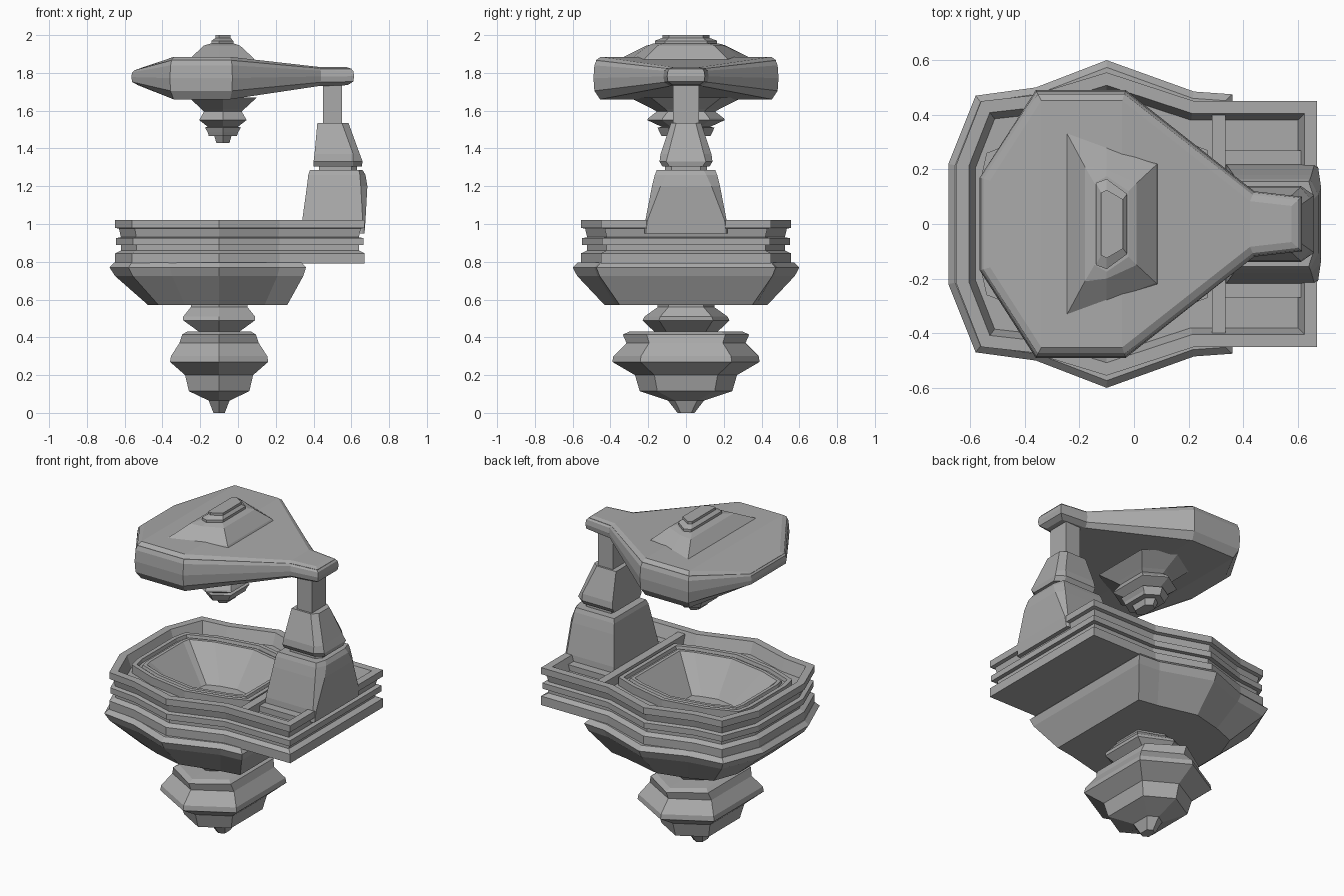
import bpy, bmesh
from mathutils import Vector

if "Cube" in bpy.data.objects:
    bpy.data.objects.remove(bpy.data.objects["Cube"])

grey = bpy.data.materials.new("stone grey")
grey.diffuse_color = (0.4, 0.4, 0.4, 1)
grey.use_nodes = True
grey.node_tree.nodes["Principled BSDF"].inputs["Base Color"].default_value = grey.diffuse_color


def full(half):
    """Mirror a half outline (left to right, y > 0) into a closed outline."""
    return half + [(x, -y) for x, y in reversed(half)]


def inset(half, d):
    """Half outline moved inwards by d with mitred corners."""
    ring = full(half)
    out = []
    for i in range(len(half)):
        p, a, b = (Vector(ring[j % len(ring)]) for j in (i, i - 1, i + 1))
        u, v = (p - a).normalized(), (b - p).normalized()
        n1, n2 = Vector((u.y, -u.x)), Vector((v.y, -v.x))
        m = (n1 + n2) / (1 + n1.dot(n2))
        out.append(tuple(p + m * d))
    return out


def at(half, z):
    return [(x, y, z) for x, y in half]


def loft(name, rings):
    """Skin between mirrored half rings of (x, y, z), capped by strips."""
    bm = bmesh.new()
    loops = [[bm.verts.new(p) for p in r + [(x, -y, z) for x, y, z in reversed(r)]]
             for r in rings]
    m = len(loops[0])
    for a, b in zip(loops, loops[1:]):
        for i in range(m):
            j = (i + 1) % m
            bm.faces.new((a[i], a[j], b[j], b[i]))
    for c in (loops[0], loops[-1]):
        for i in range(m // 2 - 1):
            bm.faces.new((c[i], c[i + 1], c[m - 2 - i], c[m - 1 - i]))
    bmesh.ops.recalc_face_normals(bm, faces=bm.faces)
    me = bpy.data.meshes.new(name)
    bm.to_mesh(me)
    bm.free()
    me.materials.append(grey)
    ob = bpy.data.objects.new(name, me)
    bpy.context.collection.objects.link(ob)


def hex_stack(name, cx, profile, k=0.62):
    """Stack of pointed hexagons from (z, half x, half y)."""
    loft(name, [at([(cx - hx, k * hy), (cx, hy), (cx + hx, k * hy)], z)
                for z, hx, hy in profile])


def box(name, x0, x1, hy, z0, z1):
    loft(name, [at([(x0, hy), (x1, hy)], z) for z in (z0, z1)])


# Hanging finial under the bowl
hex_stack("lower_finial", -0.1, [
    (0, .03, .045), (.065, .055, .095), (.115, .16, .245), (.2, .18, .27),
    (.27, .26, .39), (.3, .255, .385), (.37, .21, .315), (.415, .195, .335),
    (.43, .17, .30), (.432, .11, .17), (.49, .19, .23), (.51, .19, .22),
    (.56, .15, .15), (.60, .15, .15)])

# Bowl shaped hull
hull = [(-.68, .22), (-.58, .47), (-.36, .5), (-.1, .6), (.22, .485), (.36, .475)]
keel = [(-.475, .18), (-.42, .33), (-.28, .385), (-.1, .43), (.14, .37), (.26, .35)]
bulge = [(a + (c - a) * .14, b + (d - b) * .14) for (a, b), (c, d) in zip(hull, keel)]
loft("hull", [at(keel, .57), at(inset(bulge, 0), .725), at(hull, .77),
              at(inset(hull, .025), .795)])

# Deck with grooved sides, rim, trough and sunken basin in one skin
deck = [(-.65, .22), (-.56, .45), (-.38, .47), (-.1, .555), (.22, .45), (.67, .45)]
basin = [(-.56, .17), (-.54, .26), (-.36, .33), (-.1, .375), (.14, .32), (.27, .27)]
pit = [(-.12 + (x + .12) * .4, y * .4) for x, y in basin]
rings = [at(inset(deck, d), z) for d, z in [
    (0, .79), (0, .845), (.03, .86), (.03, .89), (.005, .89), (.005, .925),
    (.03, .93), (.02, .975), (0, .98), (0, 1.02), (.045, 1.02), (.07, .95)]]
rings += [at(inset(basin, d), z) for d, z in [
    (0, .95), (0, 1.0), (.025, 1.0), (.03, .98), (.05, .98), (.055, .995), (.075, .995)]]
loft("deck_with_basin", rings + [at(pit, .805)])

# Divider bar and plinth behind the basin
box("divider_bar", .285, .335, .41, .94, 1.005)
box("pillar_plinth", .335, .64, .27, .94, .985)


# Support pillar: section is a block with chamfered outer corners
def pillar(name, profile):
    loft(name, [at([(x0, hy), (xc, hy), (x1, hy * f)], z)
                for z, x0, xc, x1, hy, f in profile])


pillar("pillar_base", [
    (.95, .335, .66, .67, .22, .97), (1.02, .34, .66, .675, .215, .95),
    (1.2, .365, .65, .685, .18, .75), (1.26, .372, .645, .675, .165, .65),
    (1.285, .38, .64, .66, .155, .6)])
pillar("pillar_collar", [(1.27, .43, .6, .63, .11, .7), (1.33, .43, .6, .63, .11, .7)])
pillar("pillar_head", [
    (1.305, .40, .61, .655, .125, .7), (1.33, .40, .61, .66, .14, .75),
    (1.37, .405, .61, .645, .135, .7), (1.535, .42, .55, .585, .08, .65)])
box("pillar_post", .45, .55, .068, 1.5, 1.76)

# Lid: outline with its own top and bottom height at every station
lid = [(-.565, .17), (-.36, .49), (-.03, .49), (.44, .12), (.615, .1)]
low = [1.735, 1.66, 1.66, 1.73, 1.735]
top = [1.82, 1.885, 1.885, 1.832, 1.83]
loft("lid", [[(x, y, a + (b - a) * t) for (x, y), a, b in zip(inset(lid, d), low, top)]
             for d, t in [(.035, 0), (.005, .2), (0, .5), (.005, .8), (.014, .9),
                          (.014, .92), (.038, 1)]])


# Raised dome and knob on the lid
def slanted(x0, xm, x1, y0, ym, y1, z):
    return at([(x0, y0), (xm, ym), (x1, y1)], z)


loft("lid_dome", [slanted(-.27, -.1, .1, .36, .30, .23, 1.85),
                  slanted(-.25, -.1, .08, .34, .285, .215, 1.88),
                  slanted(-.18, -.1, .01, .21, .20, .15, 1.945),
                  slanted(-.145, -.1, -.02, .15, .175, .12, 1.955)])
loft("lid_knob", [slanted(-.14, -.1, -.025, .15, .165, .11, 1.95),
                  slanted(-.14, -.1, -.025, .15, .165, .11, 1.97),
                  slanted(-.12, -.1, -.04, .115, .125, .09, 1.985),
                  slanted(-.12, -.1, -.04, .115, .125, .09, 2.0)])

# Stepped drop finial under the lid
hex_stack("lid_drop", -0.08, [
    (1.43, .035, .07), (1.465, .045, .09), (1.467, .075, .13), (1.485, .08, .14),
    (1.51, .095, .15), (1.515, .08, .13), (1.55, .125, .205), (1.56, .12, .20),
    (1.595, .1, .155), (1.61, .115, .18), (1.67, .18, .30)])
